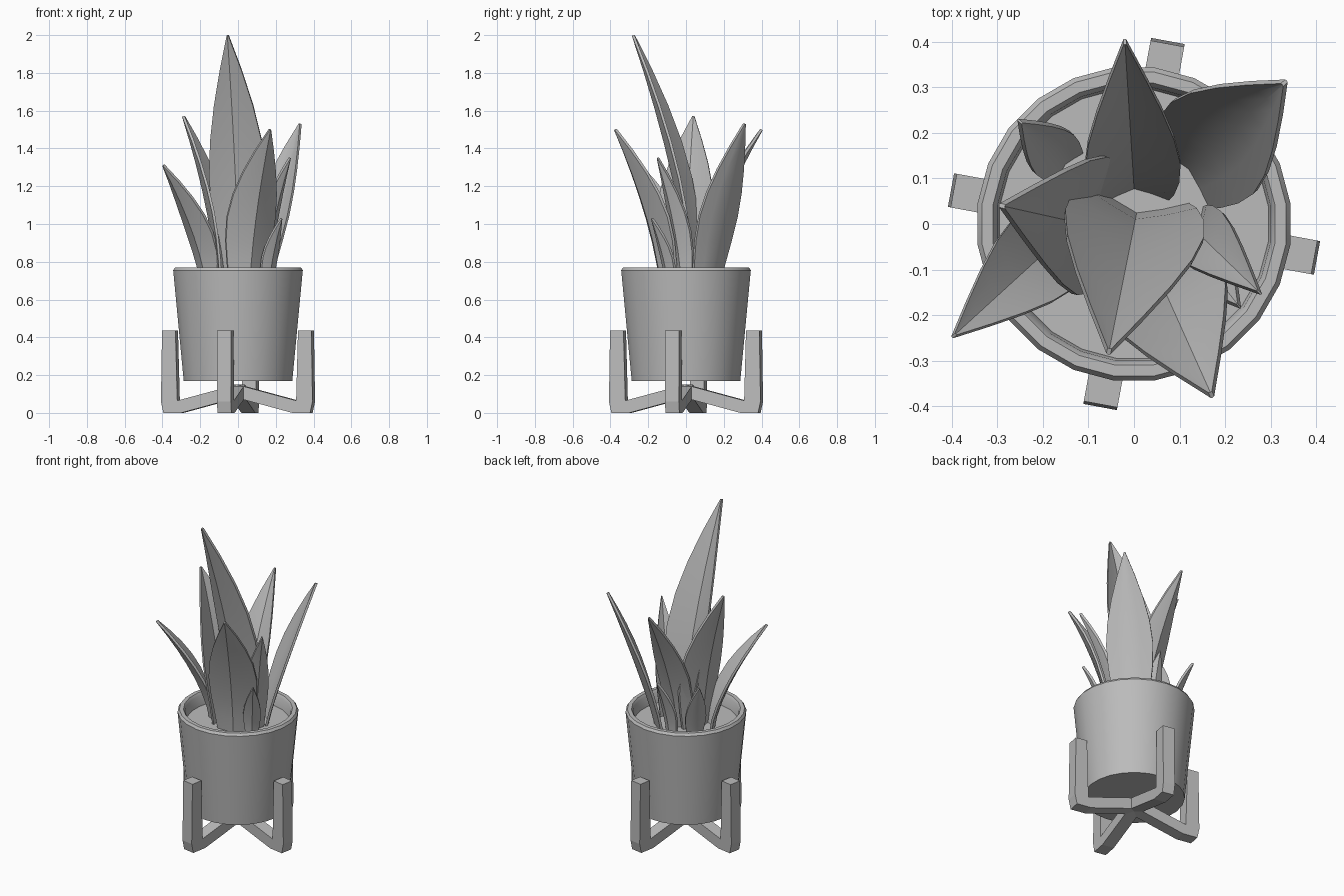
import bpy, bmesh, math
from mathutils import Vector

if "Cube" in bpy.data.objects:
    bpy.data.objects.remove(bpy.data.objects["Cube"])

# single matte grey
grey = bpy.data.materials.new("plain_grey")
grey.use_nodes = True
grey.diffuse_color = (0.5, 0.5, 0.5, 1)
grey.node_tree.nodes["Principled BSDF"].inputs["Base Color"].default_value = (0.5, 0.5, 0.5, 1)


def finish(name, bm, smooth_angle=None):
    bmesh.ops.recalc_face_normals(bm, faces=bm.faces)
    mesh = bpy.data.meshes.new(name)
    bm.to_mesh(mesh)
    bm.free()
    obj = bpy.data.objects.new(name, mesh)
    bpy.context.collection.objects.link(obj)
    mesh.materials.append(grey)
    if smooth_angle:
        bpy.ops.object.select_all(action='DESELECT')
        obj.select_set(True)
        bpy.context.view_layer.objects.active = obj
        bpy.ops.object.shade_smooth_by_angle(angle=math.radians(smooth_angle))


def lathe(name, profile, sides):
    """Spin a (radius, height) profile and cap both ends."""
    bm = bmesh.new()
    rings = []
    for r, z in profile:
        rings.append([bm.verts.new((r * math.cos(a), r * math.sin(a), z))
                      for a in (math.tau * (i + 0.5) / sides for i in range(sides))])
    for low, high in zip(rings, rings[1:]):
        for i in range(sides):
            j = (i + 1) % sides
            bm.faces.new((low[i], low[j], high[j], high[i]))
    bm.faces.new(rings[0])
    bm.faces.new(rings[-1])
    finish(name, bm, 30)


# pot with a bevelled rim, closed inside by the soil
lathe("pot", [(0.29, 0.17), (0.346, 0.755), (0.336, 0.77),
              (0.312, 0.77), (0.302, 0.755), (0.295, 0.66)], 24)
lathe("soil", [(0.29, 0.64), (0.297, 0.69)], 24)

# stand: four identical legs joined by rising cross beams
LEG = [(0, 0.15), (0.32, 0.065), (0.33, 0.435), (0.402, 0.435),
       (0.408, 0.06), (0.395, 0), (0.3, 0), (0, 0.08)]
for k, name in enumerate(("left_leg", "back_leg", "right_leg", "front_leg")):
    angle = math.radians(90 * k - 10.5)
    out = Vector((math.cos(angle), math.sin(angle), 0))
    across = Vector((-out.y, out.x, 0)) * 0.0375
    bm = bmesh.new()
    sides = [[bm.verts.new(out * r + Vector((0, 0, z)) + across * s) for r, z in LEG]
             for s in (-1, 1)]
    bm.faces.new(sides[0])
    bm.faces.new(sides[1])
    for i in range(len(LEG)):
        j = (i + 1) % len(LEG)
        bm.faces.new((sides[0][i], sides[0][j], sides[1][j], sides[1][i]))
    finish(name, bm)

# leaves: creased blades that rise steeply and then lean outwards
OUTLINE = (0.68, 0.82, 0.95, 1.0, 0.9, 0.68, 0.38, 0.03)
BASE_Z = 0.66
THICKNESS = 0.014


def leaf(name, base, tip, width, power=1.5, fold=0.4):
    start = Vector((*base, BASE_Z))
    rise = Vector(tip) - start
    lean = Vector((rise.x, rise.y, 0))
    side = Vector((-lean.y, lean.x, 0)).normalized()
    bm = bmesh.new()
    skins = ([], [])
    for n, w in enumerate(OUTLINE):
        t = n / (len(OUTLINE) - 1)
        centre = start + lean * t ** power + Vector((0, 0, rise.z * t))
        tangent = lean * power * max(t, 0.01) ** (power - 1) + Vector((0, 0, rise.z))
        inner = side.cross(tangent).normalized()
        if inner.dot(lean) > 0:
            inner.negate()
        half = width / 2 * w
        for skin, offset in zip(skins, (-THICKNESS / 2, THICKNESS / 2)):
            skin.append([bm.verts.new(centre + side * half * s
                                      + inner * (half * fold * abs(s) ** 1.2 + offset))
                         for s in (-1, -0.5, 0, 0.5, 1)])
    # join the two skins into a closed strip around each pair of rows
    loops = [outer + inner_row[::-1] for outer, inner_row in zip(*skins)]
    for low, high in zip(loops, loops[1:]):
        for i in range(len(low)):
            j = (i + 1) % len(low)
            bm.faces.new((low[i], low[j], high[j], high[i]))
    bm.faces.new(loops[0])
    bm.faces.new(loops[-1])
    finish(name, bm, 35)


leaf("tall_front_leaf", (0.005, 0.02), (-0.055, -0.28, 1.998), 0.31)
leaf("back_leaf", (0.0, 0.08), (-0.02, 0.4, 1.5), 0.21)
leaf("back_left_leaf", (0.12, 0.12), (0.33, 0.31, 1.53), 0.27, 1.15, 0.25)
leaf("front_left_leaf", (0.06, -0.13), (0.17, -0.375, 1.5), 0.28)
leaf("front_right_leaf", (-0.165, -0.035), (-0.395, -0.245, 1.31), 0.2)
leaf("right_leaf", (-0.11, 0.0), (-0.29, 0.04, 1.57), 0.31, 1.6)
leaf("left_leaf_blade", (0.14, -0.02), (0.275, -0.15, 1.35), 0.14, 1.6, 0.55)
leaf("small_left_leaf", (0.16, -0.09), (0.23, -0.18, 1.03), 0.1)
leaf("small_right_leaf", (-0.15, 0.13), (-0.25, 0.225, 1.05), 0.12, 1.15, 0.25)
leaf("small_back_leaf", (0.0, 0.16), (0.02, 0.255, 1.02), 0.11)
